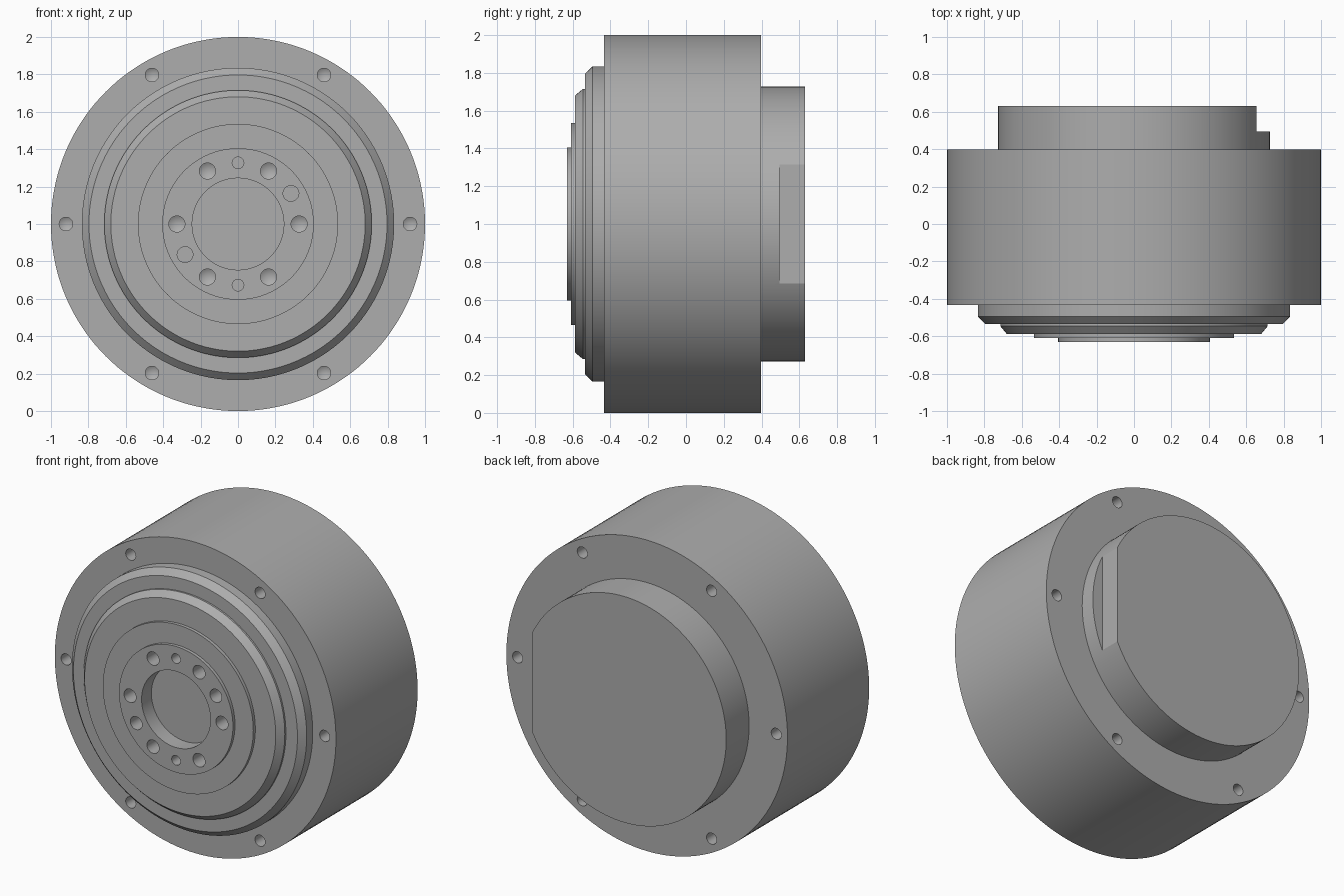
import bpy, bmesh, math
from mathutils import Matrix, Vector

if "Cube" in bpy.data.objects:
    bpy.data.objects.remove(bpy.data.objects["Cube"])

GREY = (0.42, 0.42, 0.42, 1)
metal = bpy.data.materials.new("plain_grey_metal")
metal.use_nodes = True
metal.diffuse_color = GREY
metal.node_tree.nodes["Principled BSDF"].inputs["Base Color"].default_value = GREY

FRONT, BACK, FLANGE_FRONT, FLANGE_BACK = -0.63, 0.63, -0.433, 0.397
SEGMENTS = 144


def add_object(name, bm):
    bmesh.ops.recalc_face_normals(bm, faces=bm.faces)
    mesh = bpy.data.meshes.new(name)
    bm.to_mesh(mesh)
    bm.free()
    mesh.materials.append(metal)
    obj = bpy.data.objects.new(name, mesh)
    bpy.context.collection.objects.link(obj)
    return obj


def lathe(bm, profile, centre=(0, 0), segments=SEGMENTS):
    """Turn (radius, y) points into a closed solid about a y-parallel axis."""
    offset = Vector((centre[0], 0, 1 + centre[1]))
    rings = []
    for r, y in profile:
        count = 1 if r == 0 else segments
        angles = [math.tau * i / segments for i in range(count)]
        rings.append([bm.verts.new(offset + Vector((r * math.cos(a), y, r * math.sin(a))))
                      for a in angles])
    for a, b in zip(rings, rings[1:]):
        for i in range(segments):
            j = (i + 1) % segments
            if len(a) == 1:
                bm.faces.new((a[0], b[i], b[j]))
            elif len(b) == 1:
                bm.faces.new((a[i], a[j], b[0]))
            else:
                bm.faces.new((a[i], a[j], b[j], b[i]))


def turned_part(name, profile):
    bm = bmesh.new()
    lathe(bm, profile)
    return add_object(name, bm)


def drill(bm, face_y, circle, angle, radius, depth, tip=0.0, inward=1):
    """Blind hole cutter, entering from face_y, with an optional drill point."""
    centre = (circle * math.cos(math.radians(angle)), circle * math.sin(math.radians(angle)))
    floor = face_y + inward * depth
    lathe(bm, [(0, face_y - inward * 0.02), (radius, face_y - inward * 0.02),
               (radius, floor), (0, floor + inward * tip)], centre, 32)


def cut(obj, bm):
    cutter = add_object("cutter", bm)
    cutter.hide_render = True
    mod = obj.modifiers.new("cut", "BOOLEAN")
    mod.operation = "DIFFERENCE"
    mod.solver = "EXACT"
    mod.object = cutter
    bpy.context.view_layer.objects.active = obj
    bpy.ops.object.modifier_apply(modifier=mod.name)
    bpy.data.objects.remove(cutter)


# Stepped output flange with a shallow central bore
output_flange = turned_part("output_flange", [
    (0, -0.53), (0.245, -0.53), (0.245, FRONT), (0.405, FRONT),
    (0.405, -0.609), (0.535, -0.609), (0.535, -0.588), (0.68, -0.588),
    (0.715, -0.546), (0.715, FLANGE_FRONT), (0, FLANGE_FRONT)])

# Main housing with chamfered front collar seating the output flange
housing = turned_part("housing", [
    (0, FLANGE_FRONT), (0.715, FLANGE_FRONT), (0.715, -0.534), (0.797, -0.534),
    (0.835, -0.495), (0.835, FLANGE_FRONT), (1, FLANGE_FRONT),
    (1, FLANGE_BACK), (0, FLANGE_BACK)])

# Rear boss
rear_cover = turned_part("rear_cover", [
    (0, FLANGE_BACK), (0.727, FLANGE_BACK), (0.727, BACK), (0, BACK)])

# Bolt and dowel holes in the output flange
holes = bmesh.new()
for angle in range(0, 360, 60):
    drill(holes, FRONT, 0.327, angle, 0.043, 0.12, 0.025)
for angle in (90, 270):
    drill(holes, FRONT, 0.327, angle, 0.031, 0.1)
for angle in (30, 210):
    drill(holes, FRONT, 0.327, angle, 0.042, 0.1)
cut(output_flange, holes)

# Mounting holes on both faces of the housing rim
holes = bmesh.new()
for angle in range(0, 360, 60):
    drill(holes, FLANGE_FRONT, 0.92, angle, 0.036, 0.15, 0.021)
    drill(holes, FLANGE_BACK, 0.92, angle, 0.036, 0.15, 0.021, inward=-1)
cut(housing, holes)

# Flat milled on the left side of the rear boss
flat = bmesh.new()
bmesh.ops.create_cube(flat, size=1, matrix=Matrix.Translation((0.855, 0.694, 1))
                      @ Matrix.Diagonal((0.4, 0.4, 1, 1)))
cut(rear_cover, flat)

# Smooth turned surfaces, crisp edges
bpy.ops.object.select_all(action="DESELECT")
for obj in (output_flange, housing, rear_cover):
    obj.select_set(True)
bpy.context.view_layer.objects.active = housing
bpy.ops.object.shade_smooth_by_angle(angle=math.radians(25))
